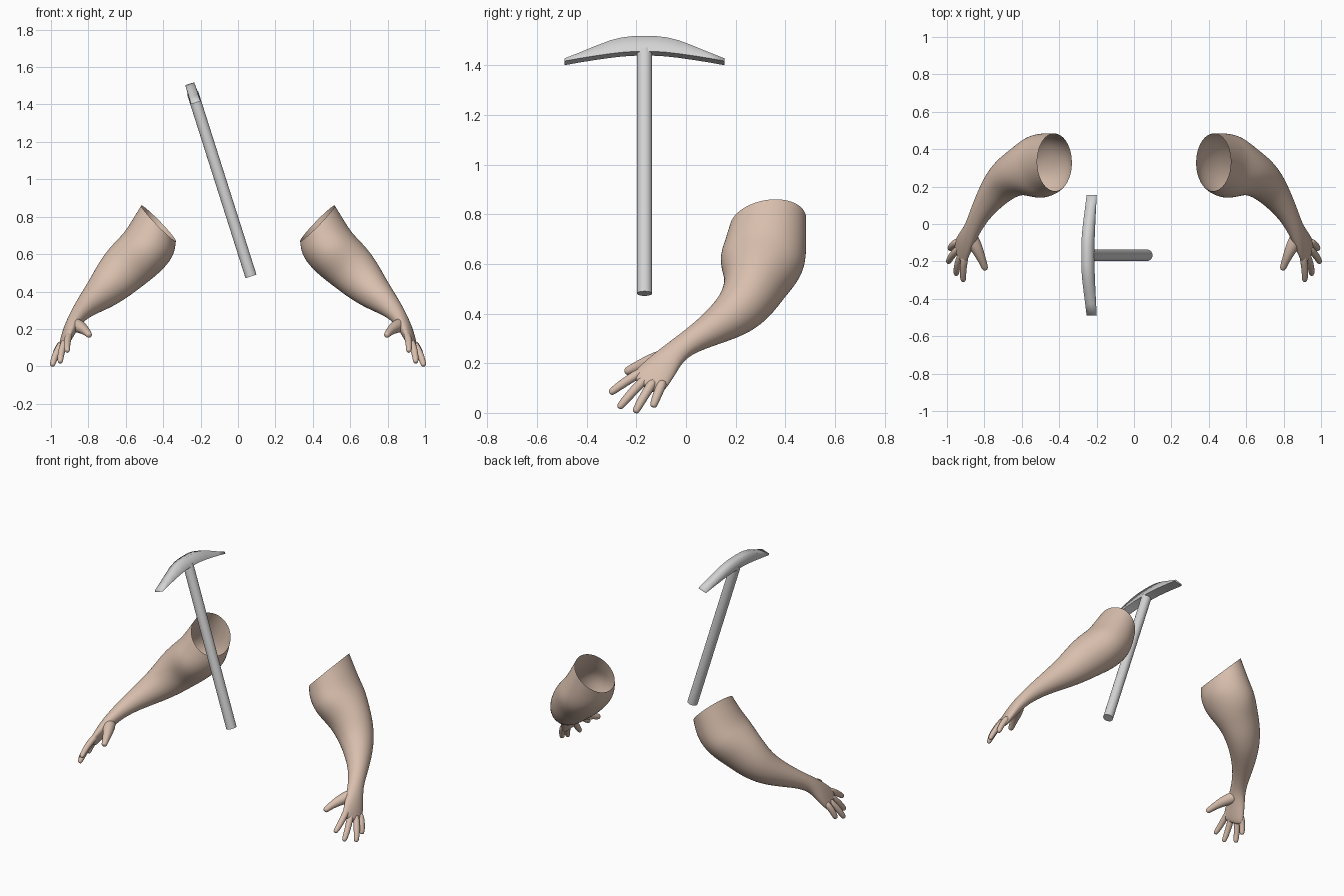
import bpy, bmesh, math
from mathutils import Vector

if "Cube" in bpy.data.objects:
    bpy.data.objects.remove(bpy.data.objects["Cube"])


def material(name, rgb):
    m = bpy.data.materials.new(name)
    m.use_nodes = True
    m.diffuse_color = (*rgb, 1)
    bsdf = next(n for n in m.node_tree.nodes if n.type == 'BSDF_PRINCIPLED')
    bsdf.inputs["Base Color"].default_value = (*rgb, 1)
    return m


skin = material("skin", (0.69, 0.52, 0.42))
steel = material("grey metal", (0.66, 0.66, 0.66))


def loft(bm, stations, sides, closed_start=False, rim=(0, 0)):
    """Tube of elliptical rings; each station is (centre, half depth, half thickness).
    The rim pair slants the first ring along the tube, by depth and by thickness."""
    points = [Vector(s[0]) for s in stations]
    rings = []
    for i, (p, ru, rv) in enumerate(stations):
        t = (points[min(i + 1, len(points) - 1)] - points[max(i - 1, 0)]).normalized()
        u = Vector((0.1, 1, 0))
        u = (u - t * u.dot(t)).normalized()
        v = t.cross(u)
        ring = []
        for k in range(sides):
            c, s = math.cos(math.tau * k / sides), math.sin(math.tau * k / sides)
            shift = -(rim[0] * c + rim[1] * s) if i == 0 else 0
            ring.append(bm.verts.new(points[i] + u * ru * c + v * rv * s + t * shift))
        rings.append(ring)
    for a, b in zip(rings, rings[1:]):
        for k in range(sides):
            j = (k + 1) % sides
            bm.faces.new((a[k], a[j], b[j], b[k]))
    bm.faces.new(rings[-1])
    if closed_start:
        bm.faces.new(rings[0][::-1])


def finish(name, bm, mat, angle):
    bmesh.ops.recalc_face_normals(bm, faces=bm.faces)
    mesh = bpy.data.meshes.new(name)
    bm.to_mesh(mesh)
    bm.free()
    mesh.materials.append(mat)
    ob = bpy.data.objects.new(name, mesh)
    bpy.context.collection.objects.link(ob)
    bpy.ops.object.select_all(action='DESELECT')
    ob.select_set(True)
    bpy.context.view_layer.objects.active = ob
    bpy.ops.object.shade_smooth_by_angle(angle=math.radians(angle))
    return ob


# Shoulder opening to knuckles
arm_path = [
    ((0.425, 0.33, 0.765), 0.156, 0.124),
    ((0.467, 0.32, 0.66), 0.172, 0.15),
    ((0.525, 0.303, 0.595), 0.178, 0.146),
    ((0.60, 0.284, 0.53), 0.134, 0.138),
    ((0.66, 0.255, 0.465), 0.116, 0.124),
    ((0.725, 0.20, 0.395), 0.097, 0.098),
    ((0.815, 0.075, 0.32), 0.06, 0.06),
    ((0.865, -0.03, 0.26), 0.046, 0.042),
    ((0.90, -0.09, 0.195), 0.067, 0.036),
    ((0.925, -0.145, 0.13), 0.078, 0.025),
    ((0.937, -0.168, 0.104), 0.072, 0.018),
]
# Base and tip of each finger
fingers = [
    ((0.90, -0.16, 0.175), (0.912, -0.308, 0.078)),
    ((0.917, -0.15, 0.15), (0.951, -0.272, 0.018)),
    ((0.932, -0.125, 0.135), (0.994, -0.206, 0)),
    ((0.938, -0.09, 0.13), (0.984, -0.134, 0.022)),
]
finger_taper = [(0, 1), (0.35, 1.02), (0.7, 0.92), (0.93, 0.8), (1, 0.5)]
thumb_taper = [(0, 1.5), (0.3, 1.5), (0.55, 1.1), (0.8, 0.8), (0.95, 0.7), (1, 0.4)]


def finger(bm, base, tip, r, bow, taper):
    a, b = Vector(base), Vector(tip)
    loft(bm, [(a.lerp(b, f) + Vector(bow) * math.sin(math.pi * f), r * s, r * s)
              for f, s in taper], 8, True)


for side, sign in (("left", 1), ("right", -1)):
    bm = bmesh.new()
    loft(bm, arm_path, 16, rim=(0.034, 0.052))
    for base, tip in fingers:
        finger(bm, base, tip, 0.021, (0.008, 0, 0.006), finger_taper)
    # Thumb with its fleshy root
    finger(bm, (0.89, -0.04, 0.23), (0.793, -0.246, 0.163), 0.027,
           (-0.012, -0.01, 0.006), thumb_taper)
    for v in bm.verts:
        v.co.x *= sign
    arm = finish(side + "_arm", bm, skin, 80)
    sub = arm.modifiers.new("smooth", 'SUBSURF')
    sub.levels = sub.render_levels = 2

# Pick frame: across the blade, and up along the handle
across = Vector((0.953, 0, 0.303))
up = Vector((-0.303, 0, 0.953))
top = Vector((-0.258, -0.167, 1.511))

# Handle
bm = bmesh.new()
bottom = top - up * 1.081
loft(bm, [(bottom, 0.031, 0.031), (top - up * 0.05, 0.031, 0.031)], 24, True)
finish("pick_handle", bm, steel, 40)

# Pick head: arched profile (distance from middle, top, underside)
half = [(0, 0, -0.066), (0.05, -0.001, -0.067), (0.09, -0.006, -0.07),
        (0.14, -0.019, -0.076), (0.20, -0.043, -0.085),
        (0.26, -0.069, -0.095), (0.323, -0.095, -0.107)]
profile = [(-d, a, b) for d, a, b in half[:0:-1]] + half
bm = bmesh.new()
rows = []
for d, a, b in profile:
    p = top + Vector((0, d, 0))
    rows.append([bm.verts.new(p + up * h + across * w)
                 for h, w in ((a, -0.025), (a, 0.025), (b, 0.028), (b, -0.028))])
for r, s in zip(rows, rows[1:]):
    for k in range(4):
        j = (k + 1) % 4
        bm.faces.new((r[k], r[j], s[j], s[k]))
for end in (rows[0], rows[-1]):
    bm.faces.new(end)
finish("pick_head", bm, steel, 88)
